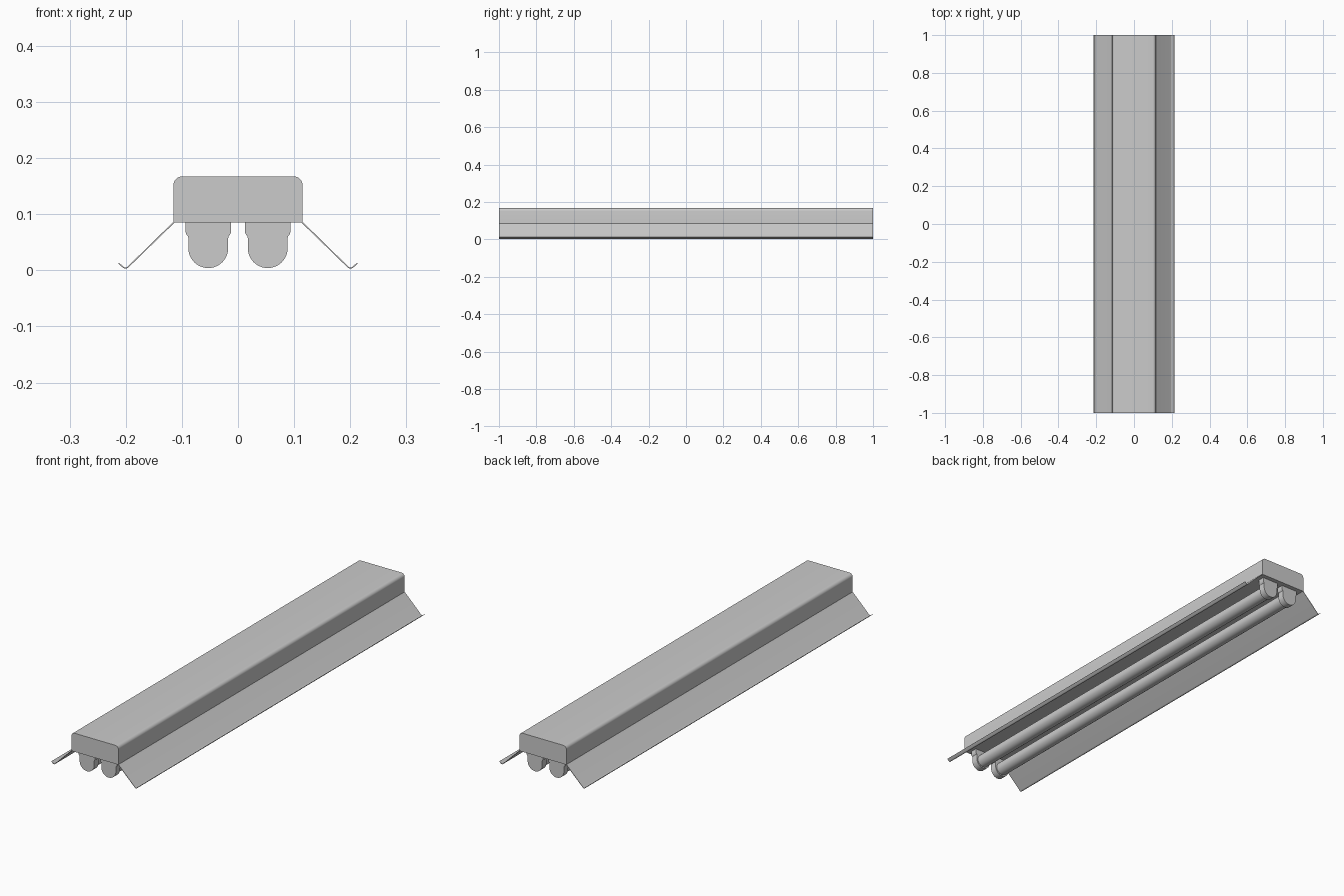
import bpy, bmesh, math

if "Cube" in bpy.data.objects:
    bpy.data.objects.remove(bpy.data.objects["Cube"])


def arc(cx, cz, r, a0, a1, n):
    """Points along an arc in the xz plane, angles in degrees."""
    return [(cx + r * math.cos(math.radians(a0 + (a1 - a0) * i / n)),
             cz + r * math.sin(math.radians(a0 + (a1 - a0) * i / n))) for i in range(n + 1)]


def extrude(name, profile, y0, y1):
    """Closed xz profile extruded along y."""
    bm = bmesh.new()
    face = bm.faces.new([bm.verts.new((x, y0, z)) for x, z in profile])
    new = bmesh.ops.extrude_face_region(bm, geom=[face])
    for v in new["geom"]:
        if isinstance(v, bmesh.types.BMVert):
            v.co.y = y1
    bmesh.ops.recalc_face_normals(bm, faces=bm.faces)
    mesh = bpy.data.meshes.new(name)
    bm.to_mesh(mesh)
    bm.free()
    ob = bpy.data.objects.new(name, mesh)
    bpy.context.collection.objects.link(ob)
    bpy.ops.object.select_all(action='DESELECT')
    ob.select_set(True)
    bpy.context.view_layer.objects.active = ob
    bpy.ops.object.shade_smooth_by_angle(angle=math.radians(30))
    return ob


# Housing with rounded top edges
extrude("housing", [(-0.115, 0.085), (0.115, 0.085)]
        + arc(0.1, 0.152, 0.015, 0, 90, 8) + arc(-0.1, 0.152, 0.015, 90, 180, 8), -1, 1)

# Sloping reflector wing with a curled lip
outer = [(0.115, 0.0865)] + arc(0.2005, 0.0105, 0.0075, 225, 310, 8) + [(0.2135, 0.012)]
inner = [(0.2120, 0.0135)] + arc(0.2005, 0.0105, 0.0055, 310, 225, 8) + [(0.1130, 0.0850)]
outer[0] = (0.1130, 0.0850)
inner[-1] = (0.1155, 0.0860)
wing = outer + inner

# Lamp holder outline: wide base, narrower rounded end
half = [(0.0405, 0.086), (0.0405, 0.068), (0.039, 0.064), (0.036, 0.061), (0.0355, 0.057)]
holder = half + arc(0, 0.0395, 0.0355, 0, -180, 24) + [(-x, z) for x, z in reversed(half)]

for side, s in (("left", -1), ("right", 1)):
    extrude(side + "_reflector", [(s * x, z) for x, z in wing], -1, 1)
    cx = s * 0.053
    for end, t in (("front", -1), ("back", 1)):
        extrude(f"{side}_{end}_lamp_holder", [(cx + x, z) for x, z in holder],
                t * 0.98, t * 0.95)
    # Fluorescent tube between the two holders
    extrude(side + "_tube", arc(cx, 0.0385, 0.029, 0, 348.75, 31), -0.952, 0.952)
